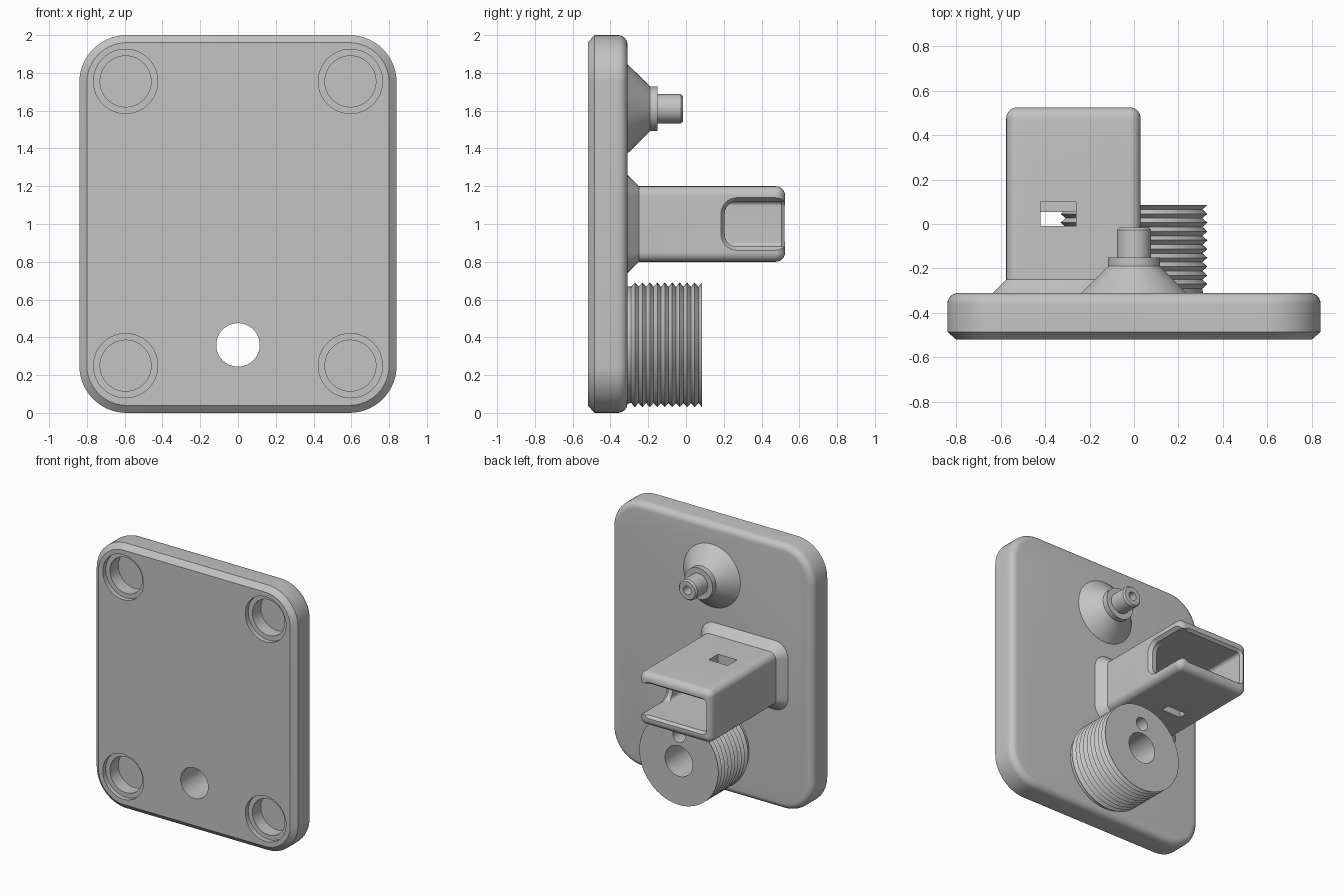
import bpy, bmesh, math

if "Cube" in bpy.data.objects:
    bpy.data.objects.remove(bpy.data.objects["Cube"])

GREY = bpy.data.materials.new("plain grey")
GREY.diffuse_color = (0.55, 0.55, 0.55, 1)
GREY.use_nodes = True
GREY.node_tree.nodes["Principled BSDF"].inputs["Base Color"].default_value = GREY.diffuse_color
BACK = -0.31  # rear face of the plate


def make(name, bm):
    bmesh.ops.remove_doubles(bm, verts=bm.verts[:], dist=1e-5)
    bmesh.ops.recalc_face_normals(bm, faces=bm.faces[:])
    me = bpy.data.meshes.new(name)
    bm.to_mesh(me)
    bm.free()
    me.materials.append(GREY)
    ob = bpy.data.objects.new(name, me)
    bpy.context.collection.objects.link(ob)
    return ob


def bridge(bm, rings, loop=False):
    n = len(rings[0])
    pairs = list(zip(rings, rings[1:]))
    if loop:
        pairs.append((rings[-1], rings[0]))
    for a, b in pairs:
        for i in range(n):
            j = (i + 1) % n
            bm.faces.new((a[i], a[j], b[j], b[i]))


def rounded(name, a0, a1, b0, b1, radius, sections, axis="y", seg=10):
    """Rounded rectangle lofted along an axis; sections = (position, inset)."""
    bm = bmesh.new()
    rings = []
    for pos, inset in sections:
        r = max(radius - inset, 0.002)
        ring = []
        for k, (a, b) in enumerate([(a1 - inset - r, b1 - inset - r), (a0 + inset + r, b1 - inset - r),
                                    (a0 + inset + r, b0 + inset + r), (a1 - inset - r, b0 + inset + r)]):
            for i in range(seg + 1):
                t = math.pi / 2 * (k + i / seg)
                p, q = a + r * math.cos(t), b + r * math.sin(t)
                ring.append(bm.verts.new((p, pos, q) if axis == "y" else (pos, p, q)))
        rings.append(ring)
    bridge(bm, rings)
    bm.faces.new(rings[0])
    bm.faces.new(rings[-1])
    return make(name, bm)


def lathe(name, profile, x, z, ring_shape=False, seg=64):
    """Turned part about a y-parallel axis; profile = (radius, y)."""
    bm = bmesh.new()
    rings = [[bm.verts.new((x + r * math.cos(math.tau * i / seg), y, z + r * math.sin(math.tau * i / seg)))
              for i in range(seg)] for r, y in profile]
    bridge(bm, rings, ring_shape)
    if not ring_shape:
        bm.faces.new(rings[0])
        bm.faces.new(rings[-1])
    return make(name, bm)


def cut(ob, cutters):
    for c in cutters:
        c.hide_render = True
        m = ob.modifiers.new("cut", "BOOLEAN")
        m.object, m.operation, m.solver = c, "DIFFERENCE", "EXACT"
    bpy.context.view_layer.update()
    deps = bpy.context.evaluated_depsgraph_get()
    me = bpy.data.meshes.new_from_object(ob.evaluated_get(deps))
    ob.modifiers.clear()
    ob.data = me
    for c in cutters:
        bpy.data.objects.remove(c)


def fillet(y_end, r, n=6):
    return [(y_end - r + r * math.sin(math.pi / 2 * i / n), r - r * math.cos(math.pi / 2 * i / n))
            for i in range(n + 1)]


# Plate: chamfered front, filleted rear, four stepped pockets and one through hole
plate = rounded("plate", -0.84, 0.84, 0, 2, 0.25,
                [(-0.52, 0.04), (-0.485, 0)] + fillet(BACK, 0.05), seg=14)
pockets = [lathe("pocket_cutter", [(0.17, -0.6), (0.17, -0.485), (0.135, -0.485), (0.135, -0.385)], x, z)
           for x in (-0.595, 0.595) for z in (0.25, 1.755)]
hole = lathe("hole_cutter", [(0.115, -0.6), (0.115, -0.2)], 0, 0.36)
cut(plate, pockets + [hole])

# Threaded boss: ridged outside, bored through, small blind hole above the bore
ridges = []
for i in range(10):
    y = BACK + 0.0395 * i
    ridges += [(0.33 if i else 0.31, y), (0.308, y + 0.02)]
ridges.append((0.33, 0.085))
boss = lathe("threaded_boss", [(0.115, BACK)] + ridges + [(0.115, 0.085)], 0, 0.36, True)
cut(boss, [lathe("small_hole_cutter", [(0.005, -0.11), (0.05, -0.07), (0.05, 0.2)], 0, 0.55, seg=32)])

# Nozzle: cone, collar and hollow-tipped pin
lathe("nozzle", [(0.237, BACK), (0.118, -0.19), (0.118, -0.15), (0.077, -0.15), (0.077, -0.027),
                 (0.067, -0.015), (0.032, -0.015), (0.032, -0.11)], 0, 1.61)

# Socket: rounded sleeve with open end, open side and a window through both walls
X0, X1, Z0, Z1 = -0.575, 0.03, 0.8, 1.2
rounded("socket_flange", X0 - 0.06, X1 + 0.06, Z0 - 0.06, Z1 + 0.06, 0.11, [(BACK, 0), (-0.25, 0.06)])
socket = rounded("socket", X0, X1, Z0, Z1, 0.05, [(BACK, 0)] + fillet(0.525, 0.05))
cavity = rounded("cavity_cutter", -0.545, -0.01, 0.86, 1.14, 0.045,
                 [(-0.06, 0.02), (0.505, 0.02), (0.53, 0), (0.7, 0)])
side = rounded("side_cutter", 0.185, 0.9, 0.86, 1.14, 0.085,
               [(-0.3, 0.02), (0.005, 0.02), (0.031, 0), (0.1, 0)], axis="x")
window = rounded("window_top_cutter", -0.42, -0.26, -0.01, 0.1, 0.002, [(0, 0), (1, 0)], seg=1)
window_low = rounded("window_low_cutter", -0.42, -0.26, -0.01, 0.055, 0.002, [(0, 0), (1, 0)], seg=1)
for w, z_lo, z_hi in ((window, 1.0, 1.3), (window_low, 0.7, 1.0)):
    for v in w.data.vertices:  # stand the window cutters upright
        x, t, y = v.co
        v.co = (x, y, z_lo + (z_hi - z_lo) * t)
    w.data.flip_normals()
cut(socket, [cavity, side, window, window_low])

# Smooth curved faces, keep machined edges crisp
bpy.ops.object.select_all(action="DESELECT")
for ob in bpy.context.scene.objects:
    ob.select_set(True)
    bpy.context.view_layer.objects.active = ob
bpy.ops.object.shade_smooth_by_angle(angle=math.radians(25))
